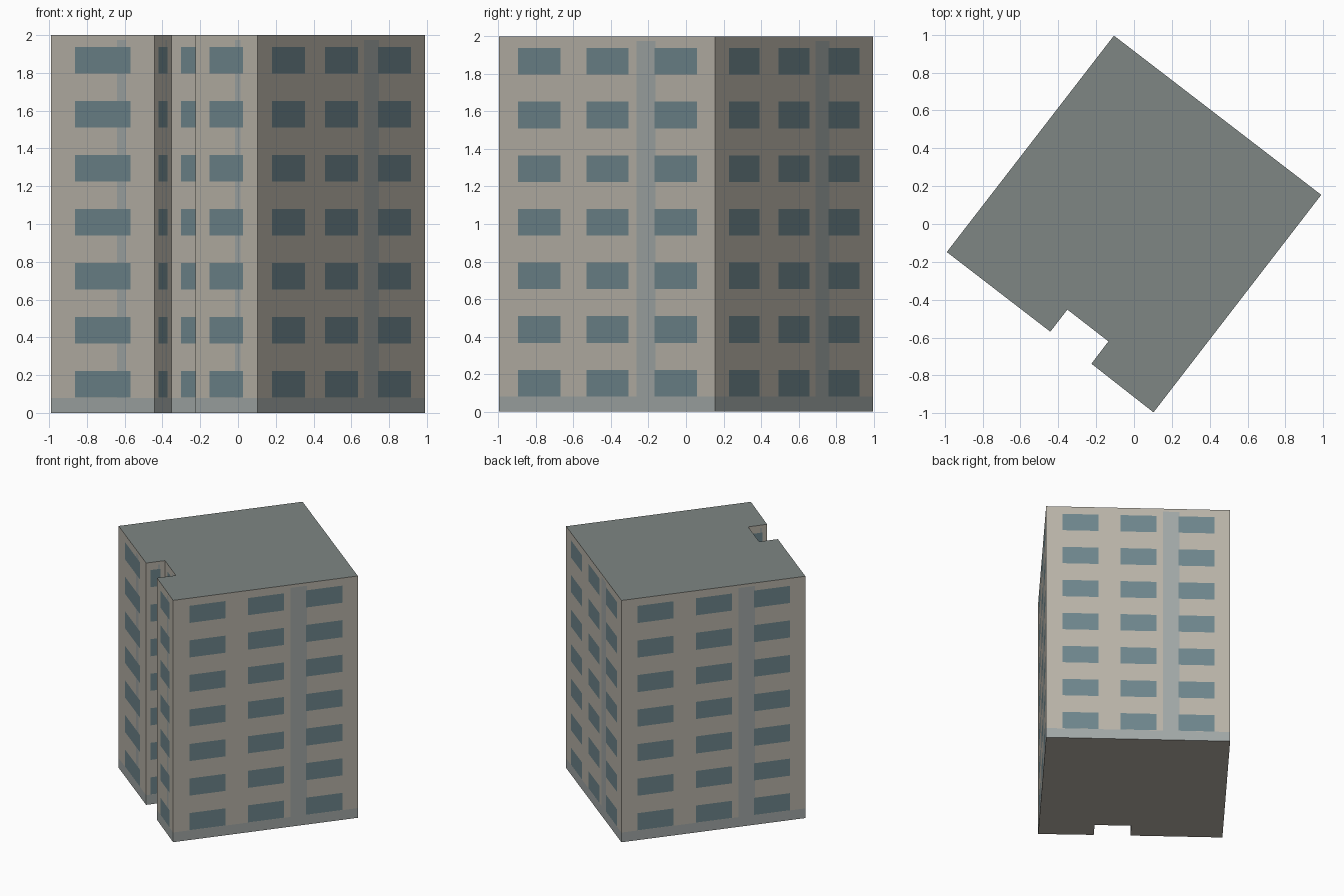
import bpy, bmesh
from mathutils import Vector

if "Cube" in bpy.data.objects:
    bpy.data.objects.remove(bpy.data.objects["Cube"])

HEIGHT, FLOORS = 2.0, 7
BAND_TOP, STRIP_TOP = 0.08, 1.975
STRIP = (0.636, 0.725)

# Footprint, counter-clockwise from above, with the entrance notch in front
OUTLINE = [Vector(p) for p in (
    (-0.989, -0.148), (-0.442, -0.569), (-0.352, -0.452), (-0.135, -0.62),
    (-0.225, -0.738), (0.103, -0.995), (0.989, 0.154), (-0.106, 0.995))]

COLORS = {
    "walls": (0.48, 0.45, 0.39, 1),
    "windows": (0.155, 0.235, 0.26, 1),
    "pilaster_strips": (0.355, 0.387, 0.38, 1),
    "base_band": (0.355, 0.387, 0.38, 1),
    "roof": (0.21, 0.24, 0.23, 1),
    "underside": (0.48, 0.45, 0.39, 1),
}
parts = {name: bmesh.new() for name in COLORS}

# Window rows as z ranges
FLOOR_H = HEIGHT / FLOORS
ROWS = [((i + 0.285) * FLOOR_H, (i + 0.78) * FLOOR_H) for i in range(FLOORS)]


def add_face(part, points):
    bm = parts[part]
    bm.faces.new([bm.verts.new(p) for p in points])


def inside(value, ranges):
    return any(lo < value < hi for lo, hi in ranges)


def classify(u, z, columns):
    """Which part a facade cell belongs to."""
    if z < BAND_TOP:
        return "base_band"
    if inside(u, columns) and inside(z, ROWS):
        return "windows"
    if STRIP[0] < u < STRIP[1] and z < STRIP_TOP:
        return "pilaster_strips"
    return "walls"


def cuts(ranges, extra):
    return sorted({v for r in ranges for v in r} | set(extra))


def add_facade(a, b):
    """Flush facade grid between two footprint corners."""
    if (b - a).length > 1:
        columns = [(c - 0.098, c + 0.098) for c in (0.186, 0.502, 0.818)]
    else:
        columns = [(0.23, 0.77)]
    us = cuts(columns, (0, 1, *STRIP))
    zs = cuts(ROWS, (0, BAND_TOP, STRIP_TOP, HEIGHT))
    for u0, u1 in zip(us, us[1:]):
        p, q = a.lerp(b, u0), a.lerp(b, u1)
        for z0, z1 in zip(zs, zs[1:]):
            part = classify((u0 + u1) / 2, (z0 + z1) / 2, columns)
            add_face(part, [(*p, z0), (*q, z0), (*q, z1), (*p, z1)])


# Facades around the whole footprint
for a, b in zip(OUTLINE, OUTLINE[1:] + OUTLINE[:1]):
    add_facade(a, b)

# Flat roof and underside
add_face("roof", [(*p, HEIGHT) for p in OUTLINE])
add_face("underside", [(*p, 0) for p in reversed(OUTLINE)])

# One object per part
for name, bm in parts.items():
    bmesh.ops.remove_doubles(bm, verts=bm.verts, dist=1e-5)
    mesh = bpy.data.meshes.new(name)
    bm.to_mesh(mesh)
    bm.free()
    material = bpy.data.materials.new(name)
    material.diffuse_color = COLORS[name]
    material.use_nodes = True
    material.node_tree.nodes["Principled BSDF"].inputs["Base Color"].default_value = material.diffuse_color
    mesh.materials.append(material)
    bpy.context.collection.objects.link(bpy.data.objects.new(name, mesh))
